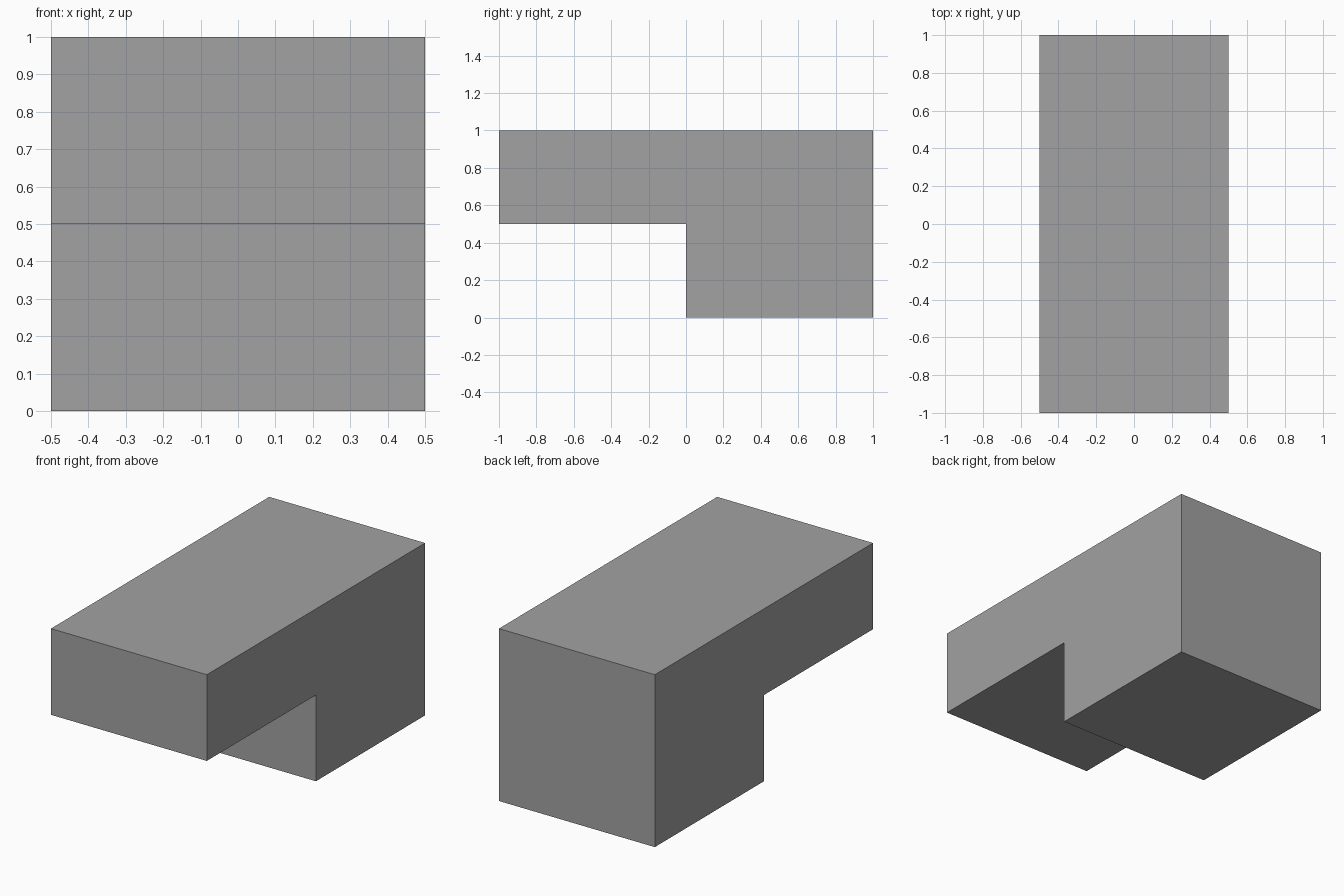
import bpy
import bmesh

if "Cube" in bpy.data.objects:
    bpy.data.objects.remove(bpy.data.objects["Cube"])

# Single flat grey
grey = bpy.data.materials.new("grey")
grey.diffuse_color = (0.36, 0.36, 0.36, 1.0)
grey.use_nodes = True
grey.node_tree.nodes["Principled BSDF"].inputs["Base Color"].default_value = grey.diffuse_color

# Side profile (y, z): block with an overhang towards the front
profile = [(-1, 0.5), (0, 0.5), (0, 0), (1, 0), (1, 1), (-1, 1)]

# Extrude the profile across the width
bm = bmesh.new()
face = bm.faces.new([bm.verts.new((-0.5, y, z)) for y, z in profile])
extruded = bmesh.ops.extrude_face_region(bm, geom=[face], use_keep_orig=True)
verts = [g for g in extruded["geom"] if isinstance(g, bmesh.types.BMVert)]
bmesh.ops.translate(bm, verts=verts, vec=(1, 0, 0))
bmesh.ops.recalc_face_normals(bm, faces=bm.faces)

mesh = bpy.data.meshes.new("overhang_block")
bm.to_mesh(mesh)
bm.free()
mesh.materials.append(grey)
block = bpy.data.objects.new("overhang_block", mesh)
bpy.context.collection.objects.link(block)
